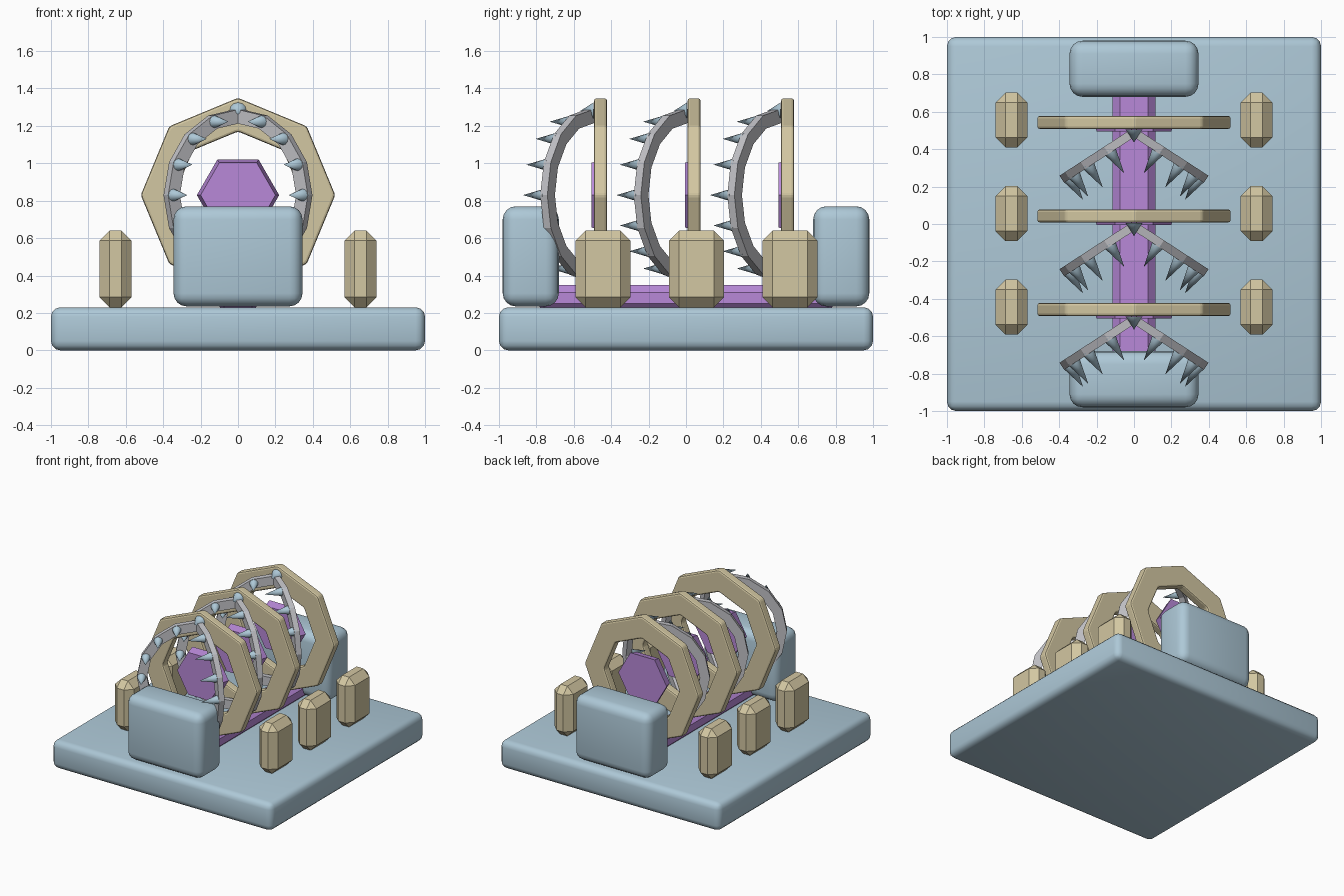
import bpy, bmesh, math
from mathutils import Vector

if "Cube" in bpy.data.objects:
    bpy.data.objects.remove(bpy.data.objects["Cube"])

def material(name, rgb):
    m = bpy.data.materials.new(name)
    m.diffuse_color = (*rgb, 1)
    m.use_nodes = True
    m.node_tree.nodes["Principled BSDF"].inputs["Base Color"].default_value = m.diffuse_color
    return m

BLUE = material("pale steel blue", (0.42, 0.58, 0.68))
TAN = material("sand", (0.65, 0.57, 0.36))
PURPLE = material("violet", (0.48, 0.25, 0.69))
GREY = material("light grey", (0.54, 0.54, 0.57))
AXIS_Z = 0.83          # shared height of rings, discs and jaws

def finish(name, bm, mat, bevel=0, segments=1, smooth=False):
    bmesh.ops.recalc_face_normals(bm, faces=bm.faces)
    if bevel:
        bmesh.ops.bevel(bm, geom=bm.edges[:], offset=bevel, segments=segments,
                        profile=0.5, affect='EDGES')
    me = bpy.data.meshes.new(name)
    bm.to_mesh(me)
    bm.free()
    ob = bpy.data.objects.new(name, me)
    me.materials.append(mat)
    bpy.context.collection.objects.link(ob)
    if smooth:
        bpy.context.view_layer.objects.active = ob
        ob.select_set(True)
        bpy.ops.object.shade_smooth_by_angle(angle=math.radians(40))
        ob.select_set(False)
    return ob

def box(name, lo, hi, mat, bevel, segments=1, smooth=False):
    bm = bmesh.new()
    bmesh.ops.create_cube(bm, size=1)
    for v in bm.verts:
        v.co = [l + (c + 0.5) * (h - l) for c, l, h in zip(v.co, lo, hi)]
    return finish(name, bm, mat, bevel, segments, smooth)

def band(name, origin, u, n, r_in, r_out, thick, angles, closed, mat, bevel=0, segments=1):
    """Rectangular section swept round the origin in the plane of u and z."""
    bm = bmesh.new()
    loops = []
    for a in angles:
        d = u * math.cos(a) + Vector((0, 0, math.sin(a)))
        loops.append([bm.verts.new(origin + d * r + n * (s * thick / 2))
                      for r, s in ((r_in, -1), (r_out, -1), (r_out, 1), (r_in, 1))])
    pairs = list(zip(loops, loops[1:]))
    if closed:
        pairs.append((loops[-1], loops[0]))
    else:
        bm.faces.new(loops[0])
        bm.faces.new(loops[-1])
    for a, b in pairs:
        for i in range(4):
            j = (i + 1) % 4
            bm.faces.new((a[i], a[j], b[j], b[i]))
    return finish(name, bm, mat, bevel, segments)

def cones(name, items, sides, mat, smooth=False, spin=0):
    """Cones given as (base, tip, base radius, tip radius) in one mesh."""
    bm = bmesh.new()
    for base, tip, r1, r2 in items:
        axis = tip - base
        new = bmesh.ops.create_cone(bm, cap_ends=True, segments=sides, radius1=r1,
                                    radius2=r2, depth=axis.length)["verts"]
        rot = axis.to_track_quat('Z', 'Y')
        for v in new:
            x, y = v.co.x, v.co.y
            v.co.x = x * math.cos(spin) - y * math.sin(spin)
            v.co.y = x * math.sin(spin) + y * math.cos(spin)
            v.co = rot @ v.co + (base + tip) / 2
    return finish(name, bm, mat, smooth=smooth)

# Base slab, end blocks and the rail between them
box("base", (-1, -1, 0), (1, 1, 0.23), BLUE, 0.05, 3, True)
for label, y in (("front", -0.83), ("back", 0.83)):
    box(label + "_block", (-0.345, y - 0.15, 0.235), (0.345, y + 0.15, 0.77),
        BLUE, 0.07, 4, True)
box("rail", (-0.115, -0.8, 0.21), (0.115, 0.8, 0.35), PURPLE, 0.04)

THETA = math.radians(33)     # how far each jaw half swings forward
for i, y in enumerate((-0.5, 0.0, 0.5)):
    # Chamfered posts on both sides
    for side in (-1, 1):
        x = side * 0.655
        box(f"post_{i}_{side}", (x - 0.085, y - 0.092, 0.23), (x + 0.085, y + 0.203, 0.64),
            TAN, 0.054)

    # Octagonal ring with a hexagonal disc inside it
    band(f"ring_{i}", Vector((0, y + 0.043, AXIS_Z)), Vector((1, 0, 0)), Vector((0, 1, 0)),
         0.34, 0.52, 0.07, [k * math.pi / 4 for k in range(8)], True, TAN, 0.013, 2)
    disc = (Vector((0, y + 0.065, AXIS_Z)), Vector((0, y - 0.005, AXIS_Z)), 0.22, 0.2)
    hexagon = cones(f"disc_{i}", [disc], 6, PURPLE)
    # make the disc's corners point sideways
    corner = max((v.co.z - AXIS_Z for v in hexagon.data.vertices))
    if corner > 0.21:
        for v in hexagon.data.vertices:
            v.co.x, v.co.z = v.co.z - AXIS_Z, AXIS_Z - v.co.x

    # Jaw: two half hoops hinged on a vertical line, with spikes
    hinge = Vector((0, y - 0.01, AXIS_Z))
    spikes = []
    for side in (-1, 1):
        u = Vector((side * math.cos(THETA), -math.sin(THETA), 0))
        n = Vector((-side * math.sin(THETA), -math.cos(THETA), 0))
        band(f"jaw_{i}_{side}", hinge, u, n, 0.385, 0.46, 0.045,
             [math.radians(-90 + 22.5 * k) for k in range(9)], False, GREY)
        for k in range(-3, 4):
            a = math.radians(22.5 * k)
            p = hinge + (u * math.cos(a) + Vector((0, 0, math.sin(a)))) * 0.425
            spikes.append((p + n * 0.01, p + n * 0.155, 0.036, 0))
    # spikes at the top and bottom of the hinge line
    for s in (-1, 1):
        p = hinge + Vector((0, 0.015, s * 0.45))
        spikes.append((p, p + Vector((0, -0.07, 0)), 0.045, 0))
    cones(f"spikes_{i}", spikes, 12, BLUE, True)
